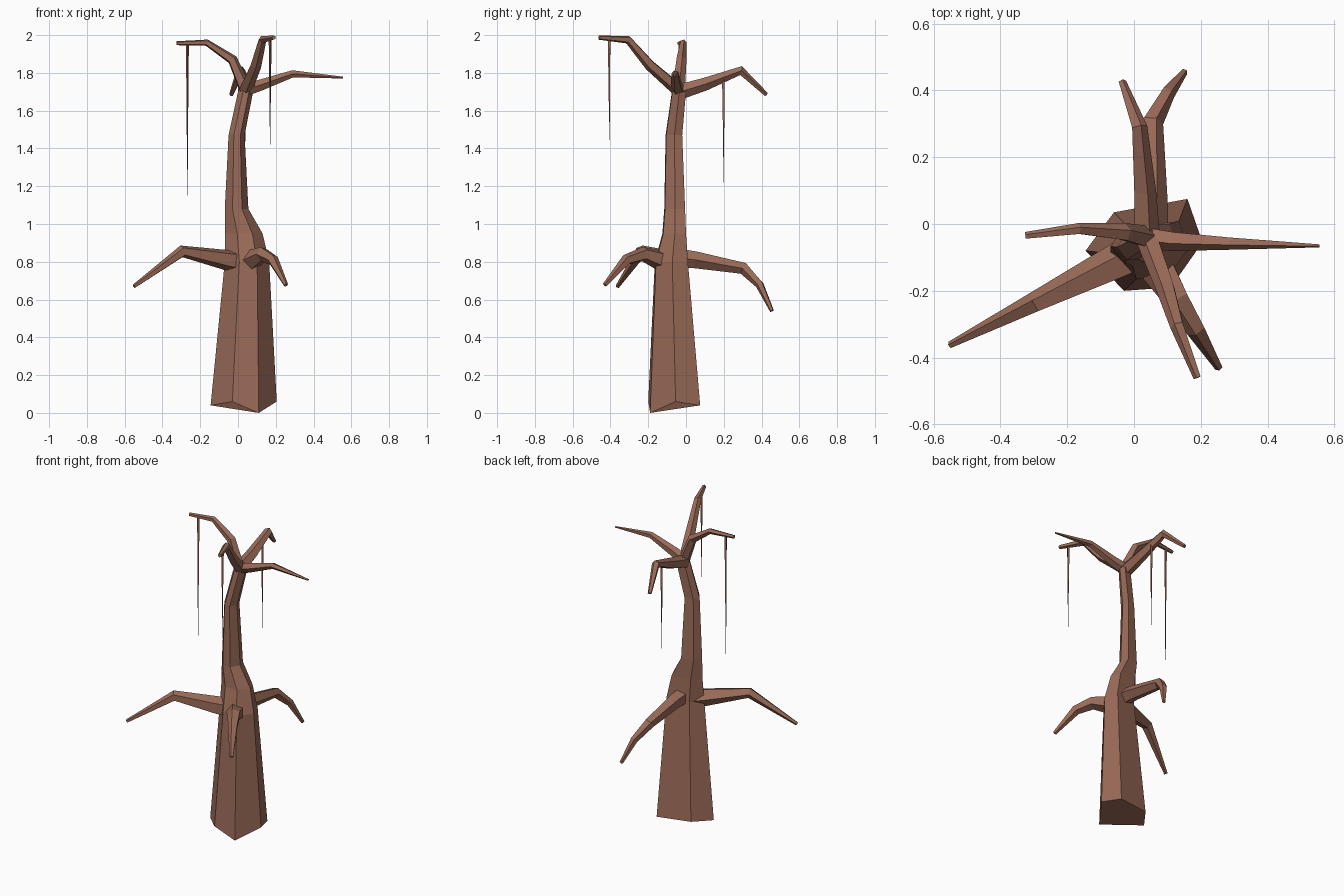
import bpy, bmesh, math
from mathutils import Vector

bark = bpy.data.materials.new("bark")
bark.diffuse_color = (0.33, 0.15, 0.10, 1)


def loft(name, rings):
    """Skin a list of equal-length rings, capping both ends."""
    bm = bmesh.new()
    loops = [[bm.verts.new(p) for p in ring] for ring in rings]
    n = len(loops[0])
    for a, b in zip(loops, loops[1:]):
        for i in range(n):
            j = (i + 1) % n
            bm.faces.new((a[i], a[j], b[j], b[i]))
    bm.faces.new(loops[0][::-1])
    bm.faces.new(loops[-1])
    bmesh.ops.recalc_face_normals(bm, faces=bm.faces)
    me = bpy.data.meshes.new(name)
    bm.to_mesh(me)
    bm.free()
    me.materials.append(bark)
    ob = bpy.data.objects.new(name, me)
    bpy.context.collection.objects.link(ob)
    return ob


def limb(name, path, sides=5):
    """Faceted tapering tube; path points are (x, y, z, radius)."""
    pts = [Vector(p[:3]) for p in path]
    rings = []
    for k, p in enumerate(pts):
        dirs = []
        if k > 0:
            dirs.append((p - pts[k - 1]).normalized())
        if k < len(pts) - 1:
            dirs.append((pts[k + 1] - p).normalized())
        t = sum(dirs, Vector()).normalized()
        side = t.cross(Vector((0, 0, 1))).normalized()
        up = side.cross(t)
        r = path[k][3]
        rings.append([p + r * (math.cos(a) * up + math.sin(a) * side)
                      for a in (2 * math.pi * i / sides + 0.3 for i in range(sides))])
    return loft(name, rings)


# Trunk: irregular hexagon fitted into a box at each height
base = [(0.16, 0.075, 0.04), (-0.06, 0.035, 0.05), (-0.145, -0.08, 0.04),
        (-0.03, -0.20, 0.06), (0.11, -0.19, 0.0), (0.205, -0.055, 0.06)]
boxes = [(0.80, -0.07, 0.165, -0.165, 0.01),
         (0.95, -0.07, 0.13, -0.125, 0.0),
         (1.08, -0.07, 0.055, -0.115, -0.005),
         (1.47, -0.05, 0.035, -0.108, -0.02),
         (1.70, 0.0, 0.08, -0.075, 0.0),
         (1.74, 0.025, 0.06, -0.055, -0.02)]
rings = [base]
for z, x0, x1, y0, y1 in boxes:
    rings.append([(x0 + (x + 0.145) / 0.35 * (x1 - x0),
                   y0 + (y + 0.20) / 0.275 * (y1 - y0), z) for x, y, _ in base])
loft("trunk", rings)

# Lower drooping branches
limb("lower_branch_left", [(0.01, -0.085, 0.80, 0.062), (-0.06, -0.12, 0.81, 0.056),
                           (-0.295, -0.235, 0.855, 0.033), (-0.55, -0.362, 0.67, 0.011)])
limb("lower_branch_front", [(0.06, -0.11, 0.80, 0.06), (0.13, -0.225, 0.84, 0.04),
                            (0.185, -0.315, 0.81, 0.03), (0.254, -0.43, 0.677, 0.012)])
limb("lower_branch_back", [(0.05, -0.04, 0.82, 0.052), (0.055, 0.05, 0.81, 0.047),
                           (0.055, 0.305, 0.765, 0.033), (0.10, 0.39, 0.68, 0.023),
                           (0.15, 0.455, 0.54, 0.011)])

# Crown branches
limb("crown_branch_back", [(0.035, -0.03, 1.70, 0.042), (0.03, 0.10, 1.74, 0.036),
                           (0.015, 0.29, 1.812, 0.025), (-0.035, 0.425, 1.685, 0.012)])
limb("crown_branch_right", [(0.04, -0.04, 1.71, 0.035), (0.12, -0.05, 1.735, 0.031),
                            (0.29, -0.057, 1.795, 0.02), (0.555, -0.065, 1.775, 0.005)])
limb("crown_branch_left", [(0.04, -0.04, 1.71, 0.035), (-0.03, -0.025, 1.87, 0.028),
                           (-0.165, -0.015, 1.96, 0.018), (-0.325, -0.035, 1.957, 0.011)])
limb("crown_branch_front", [(0.04, -0.04, 1.71, 0.036), (0.095, -0.19, 1.84, 0.03),
                            (0.13, -0.305, 1.975, 0.022), (0.19, -0.46, 1.987, 0.012)])

# Thin hanging vines, three-sided and tapering
for name, x, y, top, bottom in (("vine_left", -0.268, -0.03, 1.955, 1.15),
                                ("vine_front", 0.17, -0.405, 1.98, 1.42),
                                ("vine_back", 0.035, 0.20, 1.77, 1.22)):
    loft(name, [[(x + r * math.cos(a), y + r * math.sin(a), top + (bottom - top) * f)
                 for a in (0.5, 0.5 + 2.094, 0.5 + 4.189)]
                for f, r in ((0, 0.009), (0.45, 0.005), (1, 0.001))])
